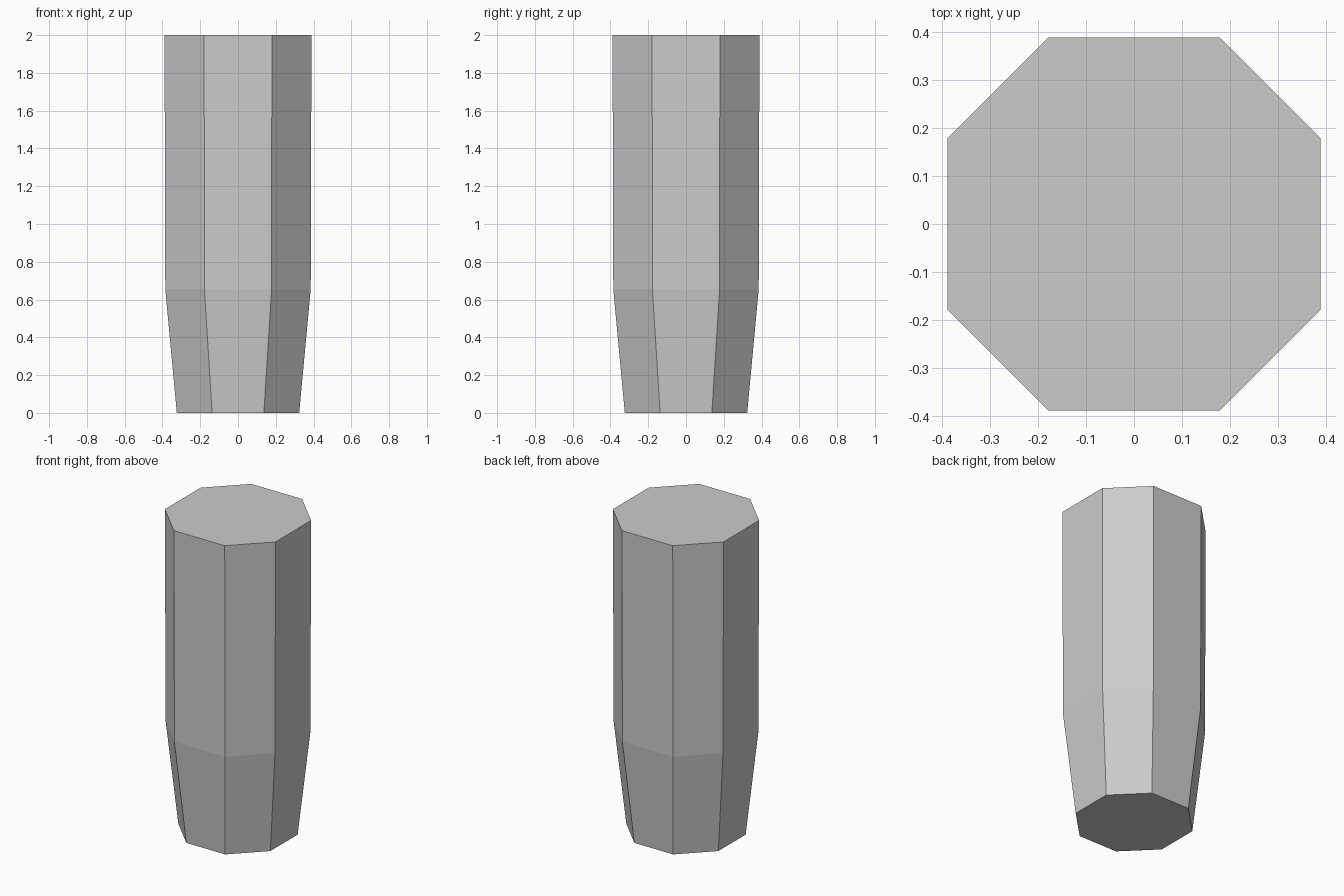
import bpy, bmesh

if "Cube" in bpy.data.objects:
    bpy.data.objects.remove(bpy.data.objects["Cube"])

# (height, half width, half length of each flat side)
SECTIONS = [(0.0, 0.324, 0.137), (0.655, 0.385, 0.178), (2.0, 0.389, 0.179)]


def octagon(bm, z, w, c):
    """Square section with cut corners, counter-clockwise."""
    points = []
    x, y = w, c
    for _ in range(4):
        points += [(x, -y), (x, y)] if abs(x) == w else [(-y, x), (y, x)]
        break
    ring = []
    for a, b in ((1, 0), (0, 1), (-1, 0), (0, -1)):
        for s in (-c, c):
            ring.append(bm.verts.new((a * w - b * s, b * w + a * s, z)))
    return ring


# Tapered eight-sided post: stacked sections, bridged and capped
bm = bmesh.new()
rings = [octagon(bm, *section) for section in SECTIONS]
for low, high in zip(rings, rings[1:]):
    for i in range(8):
        j = (i + 1) % 8
        bm.faces.new((low[i], low[j], high[j], high[i]))
bm.faces.new(rings[0][::-1])
bm.faces.new(rings[-1])
bmesh.ops.recalc_face_normals(bm, faces=bm.faces)

mesh = bpy.data.meshes.new("tapered_post")
bm.to_mesh(mesh)
bm.free()
bpy.context.collection.objects.link(bpy.data.objects.new("tapered_post", mesh))
